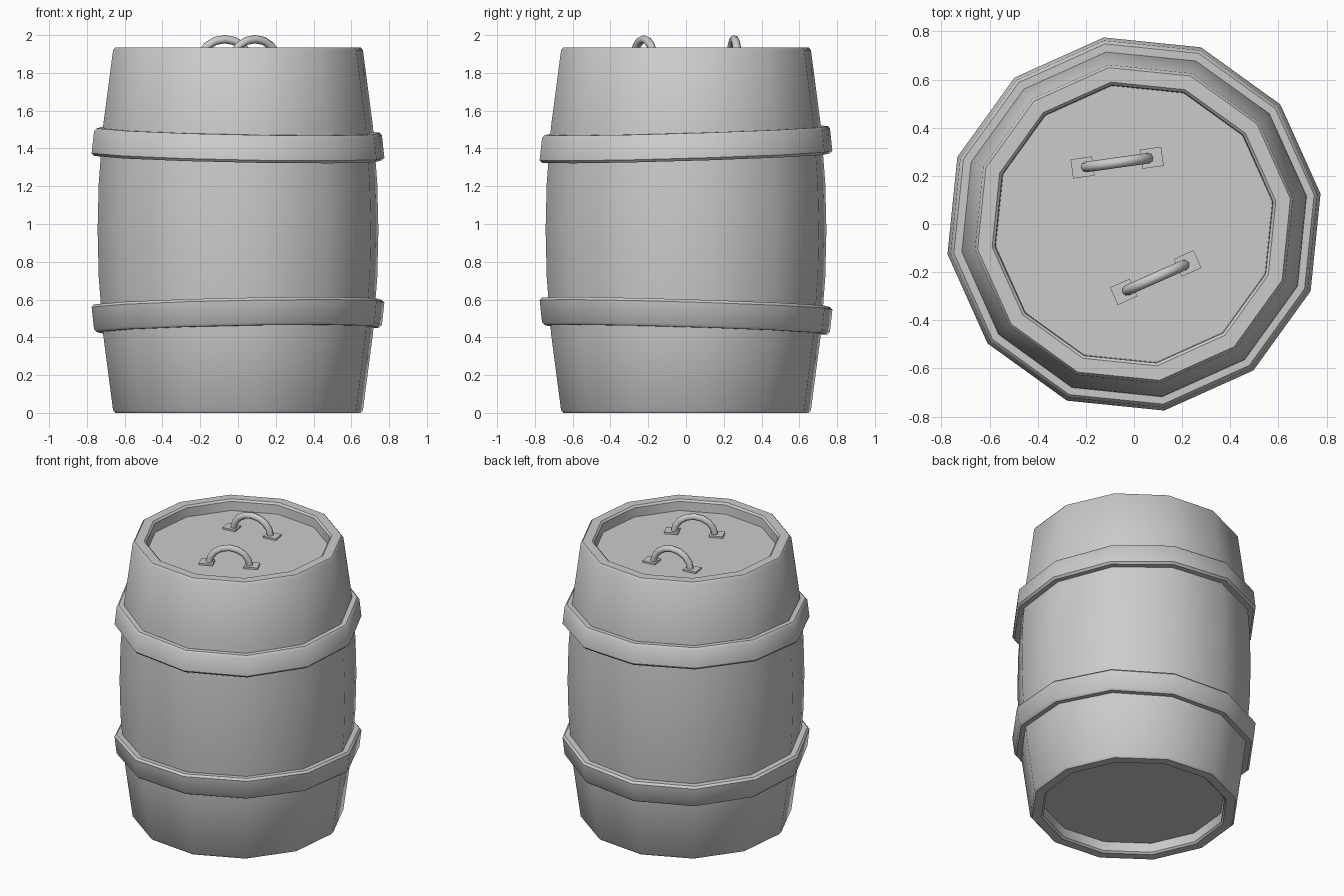
import bpy, bmesh, math
from mathutils import Vector, Matrix

if "Cube" in bpy.data.objects:
    bpy.data.objects.remove(bpy.data.objects["Cube"])

SIDES, TURN = 12, math.radians(9.2)


def add_object(name, bm, angle=40):
    bmesh.ops.recalc_face_normals(bm, faces=bm.faces)
    mesh = bpy.data.meshes.new(name)
    bm.to_mesh(mesh)
    bm.free()
    ob = bpy.data.objects.new(name, mesh)
    bpy.context.collection.objects.link(ob)
    bpy.context.view_layer.objects.active = ob
    ob.select_set(True)
    bpy.ops.object.shade_smooth_by_angle(angle=math.radians(angle))
    ob.select_set(False)
    return ob


def lathe(name, profile, closed=False, tilt=(0, 0)):
    """Turn an (r, z) profile into a 12-sided ring, optionally tilted."""
    bm = bmesh.new()
    rings = []
    for r, z in profile:
        ring = []
        for i in range(SIDES):
            a = TURN + i * math.tau / SIDES
            x, y = r * math.cos(a), r * math.sin(a)
            ring.append(bm.verts.new((x, y, z + tilt[0] * x + tilt[1] * y)))
        rings.append(ring)
    pairs = list(zip(rings, rings[1:]))
    if closed:
        pairs.append((rings[-1], rings[0]))
    for lo, hi in pairs:
        for i in range(SIDES):
            j = (i + 1) % SIDES
            bm.faces.new((lo[i], lo[j], hi[j], hi[i]))
    if not closed:
        bm.faces.new(rings[0])
        bm.faces.new(rings[-1])
    return add_object(name, bm)


# Barrel body with recessed lid and base, mirrored about mid height
MID = 0.9675
half = [(0.582, 0.075), (0.585, 0.012), (0.597, 0.0), (0.658, 0.0), (0.67, 0.014),
        (0.724, 0.42), (0.747, 0.72)]
lathe("barrel_body", half + [(0.753, MID)] + [(r, 2 * MID - z) for r, z in reversed(half)])

# Slightly tilted hoops
hoop = [(0.735, -0.072), (0.772, -0.072), (0.785, -0.058), (0.772, 0.06),
        (0.758, 0.074), (0.715, 0.074)]
ZH = 1.421
lathe("upper_hoop", [(r, ZH + z) for r, z in hoop], True, (-0.02, 0.03))
lathe("lower_hoop", [(r, 2 * MID - ZH - z) for r, z in hoop], True, (0.02, -0.03))

# Lid handles: bent bar on two small plates
LID = 2 * MID - 0.075


def handle(name, x, y, degrees):
    place = Matrix.Translation((x, y, LID)) @ Matrix.Rotation(math.radians(degrees), 4, 'Z')
    bm = bmesh.new()
    # Plates
    for s in (-1, 1):
        m = place @ Matrix.Translation((s * 0.145, 0, 0.004))
        bmesh.ops.create_cube(bm, size=1, matrix=m @ Matrix.Diagonal((0.09, 0.08, 0.016, 1)))
    # Bar swept along a half ellipse
    steps, n, rad = 8, 8, 0.022
    rings = []
    for k in range(steps + 1):
        t = math.pi * k / steps
        c = Vector((-0.132 * math.cos(t), 0, 0.118 * math.sin(t)))
        out = Vector((-0.118 * math.cos(t), 0, 0.132 * math.sin(t))).normalized()
        rings.append([bm.verts.new(place @ (c + rad * (math.cos(a) * out + math.sin(a) * Vector((0, 1, 0)))))
                      for a in (math.tau * i / n for i in range(n))])
    for lo, hi in zip(rings, rings[1:]):
        for i in range(n):
            j = (i + 1) % n
            bm.faces.new((lo[i], lo[j], hi[j], hi[i]))
    bm.faces.new(rings[0])
    bm.faces.new(rings[-1])
    return add_object(name, bm, 50)


handle("back_handle", -0.07, 0.255, 8)
handle("front_handle", 0.09, -0.223, 24)
